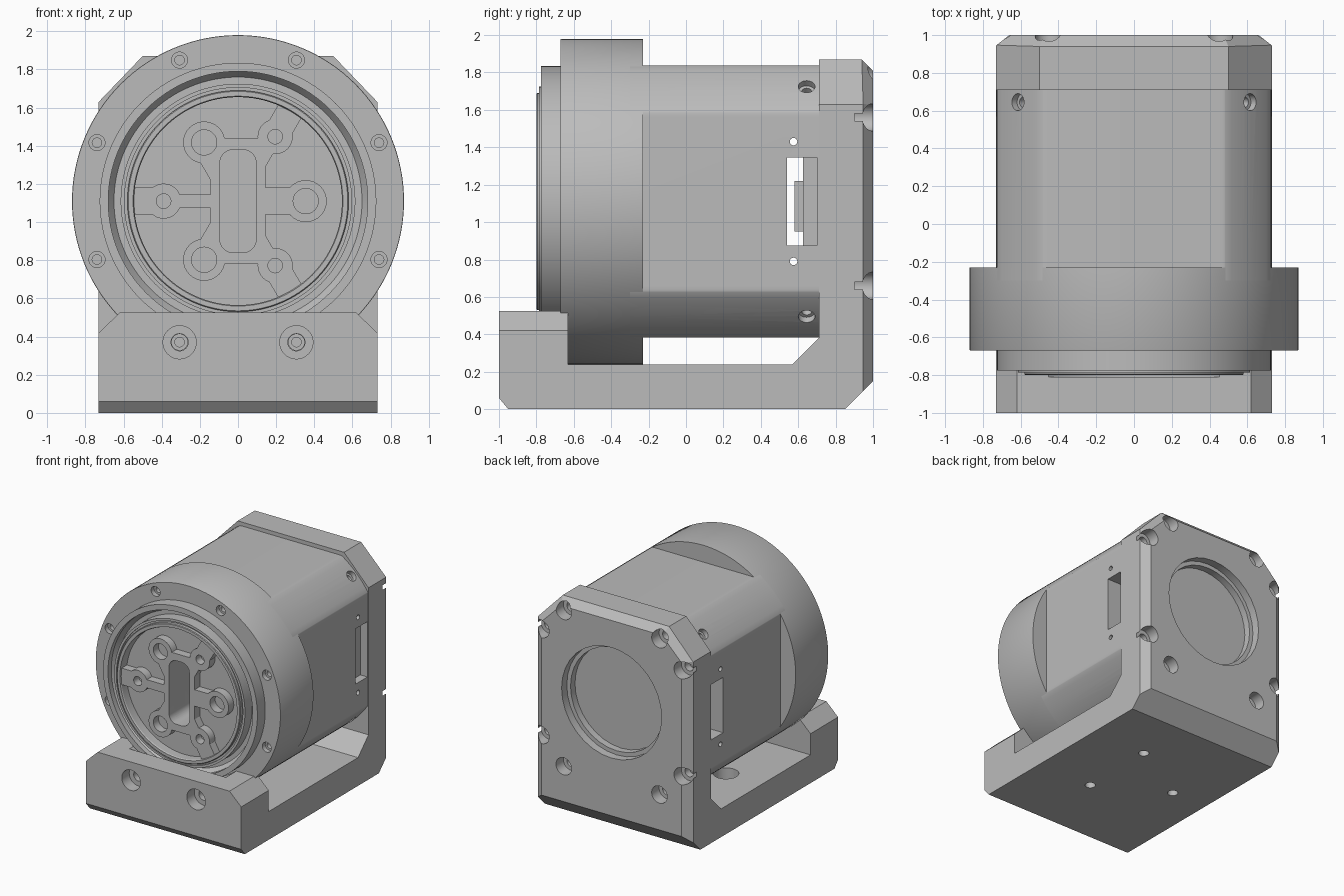
import bpy, bmesh
from math import sin, cos, pi, radians
from mathutils import Vector, Matrix

if "Cube" in bpy.data.objects:
    bpy.data.objects.remove(bpy.data.objects["Cube"])

CZ = 1.11    # height of the rotation axis
HALF = 0.727  # half width of the housing

metal = bpy.data.materials.new("plain grey metal")
metal.use_nodes = True
GREY = (0.5, 0.5, 0.5, 1)
metal.diffuse_color = GREY
metal.node_tree.nodes["Principled BSDF"].inputs["Base Color"].default_value = GREY


def finish(bm, name):
    bmesh.ops.recalc_face_normals(bm, faces=bm.faces)
    me = bpy.data.meshes.new(name)
    bm.to_mesh(me)
    bm.free()
    ob = bpy.data.objects.new(name, me)
    bpy.context.scene.collection.objects.link(ob)
    me.materials.append(metal)
    return ob


def prism(name, pts, axis, a, b):
    """Extrude a 2D outline along x, y or z from a to b."""
    place = {"x": lambda p, t: (t, p[0], p[1]),
             "y": lambda p, t: (p[0], t, p[1]),
             "z": lambda p, t: (p[0], p[1], t)}[axis]
    bm = bmesh.new()
    lo = [bm.verts.new(place(p, a)) for p in pts]
    hi = [bm.verts.new(place(p, b)) for p in pts]
    bm.faces.new(lo)
    bm.faces.new(hi)
    for i in range(len(pts)):
        j = (i + 1) % len(pts)
        bm.faces.new((lo[i], lo[j], hi[j], hi[i]))
    return finish(bm, name)


def circle(u, v, r, n=32):
    return [(u + r * cos(2 * pi * i / n), v + r * sin(2 * pi * i / n)) for i in range(n)]


def rect(u0, u1, v0, v1):
    return [(u0, v0), (u1, v0), (u1, v1), (u0, v1)]


def rounded(hu, hv, r, v=CZ):
    pts = []
    for k, (su, sv) in enumerate(((1, 1), (-1, 1), (-1, -1), (1, -1))):
        for i in range(9):
            t = pi / 2 * (k + i / 8)
            pts.append((su * (hu - r) + r * cos(t), v + sv * (hv - r) + r * sin(t)))
    return pts


def bar(angle, r0, r1, w):
    """Radial bar outline about the rotation axis."""
    c, s = cos(angle), sin(angle)
    return [(r * c - q * s, CZ + r * s + q * c)
            for r, q in ((r0, -w / 2), (r1, -w / 2), (r1, w / 2), (r0, w / 2))]


def polar(angle, r):
    return r * cos(angle), CZ + r * sin(angle)


def bore(u, v, start, steps, axis="y"):
    """Stepped hole: (radius, end) pairs from a starting plane."""
    return [prism("cutter", circle(u, v, r), axis, start, end) for r, end in steps]


def carve(ob, tools, op="DIFFERENCE"):
    """Apply boolean tools one by one, then remove them."""
    for t in tools:
        m = ob.modifiers.new("cut", "BOOLEAN")
        m.operation, m.object, m.solver = op, t, "EXACT"
        dg = bpy.context.evaluated_depsgraph_get()
        me = bpy.data.meshes.new_from_object(ob.evaluated_get(dg))
        ob.modifiers.clear()
        ob.data = me
        bpy.data.objects.remove(t)


def slice_off(ob, point, normal):
    bm = bmesh.new()
    bm.from_mesh(ob.data)
    res = bmesh.ops.bisect_plane(bm, geom=bm.verts[:] + bm.edges[:] + bm.faces[:],
                                 plane_co=point, plane_no=normal, clear_outer=True)
    edges = [e for e in res["geom_cut"] if isinstance(e, bmesh.types.BMEdge)]
    bmesh.ops.holes_fill(bm, edges=edges)
    bmesh.ops.recalc_face_normals(bm, faces=bm.faces)
    bm.to_mesh(ob.data)
    bm.free()


def lathe(name, profile, n=128):
    """Spin a (radius, y) profile about the rotation axis."""
    bm = bmesh.new()
    vs = [bm.verts.new((r, y, CZ)) for r, y in profile]
    es = [bm.edges.new(p) for p in zip(vs, vs[1:])]
    bmesh.ops.spin(bm, geom=vs + es, cent=(0, 0, CZ), axis=(0, 1, 0),
                   angle=2 * pi, steps=n, use_merge=True)
    bmesh.ops.remove_doubles(bm, verts=bm.verts, dist=1e-5)
    return finish(bm, name)


# Mounting bracket: floor plate and upright back plate
bracket = prism("mounting_bracket",
                [(-0.63, 0), (0.85, 0), (1, 0.15), (1, 1.81), (0.94, 1.87), (0.71, 1.87),
                 (0.71, 0.38), (0.57, 0.24), (-0.63, 0.24)], "x", -0.73, 0.73)
for s in (-1, 1):
    slice_off(bracket, (s * 0.5, 0, 1.87), (s * 0.24, 0, 0.23))
    slice_off(bracket, (s * 0.73, 0.945, 0), (s * 0.055, 0.07, 0))
    slice_off(bracket, (s * 0.5, 0.94, 1.87), (s * 0.7, 1, 0.7))
cuts = bore(0, CZ, 1.1, [(0.47, 0.93), (0.435, 0.87)])
for sx in (-1, 1):
    for sz in (-1, 1):
        for dx, dz in ((0.45, 0.66), (0.66, 0.45)):
            cuts += bore(sx * dx, CZ + sz * dz, 1.1, [(0.073, 0.9), (0.04, 0.84)])
for x, y in ((0.2, 0.36), (0.2, -0.31), (-0.39, 0.02)):
    cuts += bore(x, y, 0.3, [(0.1, 0.13), (0.042, -0.1)], "z")
carve(bracket, cuts)

# Front foot block with cradle and screw access holes
block = prism("front_block", [(-0.73, 0), (0.73, 0), (0.73, 0.42), (0.62, 0.525),
                              (-0.62, 0.525), (-0.73, 0.42)], "y", -1, -0.63)
slice_off(block, (0, -1, 0.06), (0, -0.06, -0.05))
cuts = [prism("cutter", circle(0, CZ, 0.74, 96), "y", -0.81, -0.5)]
for s in (-1, 1):
    cuts += bore(s * 0.306, 0.37, -1.1, [(0.087, -0.9), (0.045, -0.6)])
carve(block, cuts)

# Main housing: cylinder with four flats and softened corners
housing = prism("housing", circle(0, CZ, 0.87, 128), "y", -0.3, 0.72)
for n in ((1, 0, 0), (-1, 0, 0), (0, 0, 1), (0, 0, -1)):
    slice_off(housing, Vector((0, 0, CZ)) + HALF * Vector(n), n)
bm = bmesh.new()
bm.from_mesh(housing.data)
corner = [e for e in bm.edges if len(e.link_faces) == 2
          and abs((e.verts[0].co - e.verts[1].co).y) > 0.5 and e.calc_face_angle() > 0.3]
bmesh.ops.bevel(bm, geom=corner, offset=0.03, segments=4, affect="EDGES", profile=0.5)
bm.to_mesh(housing.data)
bm.free()
cuts = [prism("cutter", rect(0.54, 0.70, 0.875, 1.345), "x", -1, 1)]
for z in (0.79, 1.43):
    cuts += bore(0.575, z, -1, [(0.02, 1)], "x")
for k in range(4):  # set-screw holes on the rounded corners
    a = pi / 4 + k * pi / 2
    turn = Matrix.Translation((0, 0, CZ)) @ Matrix.Rotation(-a, 4, "Y")
    for r, depth in ((0.045, 0.83), (0.027, 0.77)):
        t = prism("cutter", circle(0.645, 0, r), "x", depth, 0.95)
        t.data.transform(turn)
        cuts.append(t)
carve(housing, cuts)

# Connector seen through the side windows
prism("connector_body", rect(0.625, 0.71, 0.87, 1.35), "x", -0.66, 0.66)
prism("connector_plug", rect(0.58, 0.63, 0.95, 1.22), "x", -0.62, 0.62)

# Bearing ring with lip, seal groove and dished output hub
ring = lathe("bearing_ring_and_hub",
             [(0, -0.72), (0.545, -0.72), (0.545, -0.79), (0.55, -0.8), (0.575, -0.8),
              (0.58, -0.795), (0.58, -0.77), (0.595, -0.77), (0.595, -0.785), (0.615, -0.785),
              (0.615, -0.69), (0.65, -0.69), (0.68, -0.73), (0.68, -0.775), (0.725, -0.775),
              (0.725, -0.67), (0.868, -0.67), (0.87, -0.665), (0.87, -0.23), (0, -0.23)])
cuts = [prism("cutter", rounded(0.095, 0.27, 0.07), "y", -0.9, -0.5)]
for k in range(8):
    cuts += bore(*polar(radians(22.5 + 45 * k), 0.8), -0.68, [(0.042, -0.63), (0.025, -0.58)])
carve(ring, cuts)

# Raised web on the hub: centre plate, three arms and three bolt bosses
FRONT, BACK = -0.79, -0.7
web = prism("hub_web", rounded(0.145, 0.33, 0.03), "y", FRONT, BACK)
shapes, cuts = [], [prism("cutter", rounded(0.095, 0.27, 0.07), "y", -0.9, -0.5)]
for k in range(3):
    arm, boss = radians(60 + 120 * k), radians(120 * k)
    shapes += [bar(arm, 0.05, 0.4, 0.07), bar(arm, 0.43, 0.555, 0.14),
               circle(*polar(arm, 0.39), 0.092), bar(boss, 0.05, 0.34, 0.14),
               circle(*polar(boss, 0.355), 0.11)]
    cuts += bore(*polar(arm, 0.39), -0.9, [(0.038, -0.6)])
    cuts += bore(*polar(boss, 0.355), -0.9, [(0.066, -0.6)])
carve(web, [prism("piece", s, "y", FRONT, BACK) for s in shapes], "UNION")
carve(web, cuts)

# Keep edges crisp and round walls smooth
for ob in (bracket, block, housing, ring, web):
    bpy.ops.object.select_all(action="DESELECT")
    ob.select_set(True)
    bpy.context.view_layer.objects.active = ob
    bpy.ops.object.shade_smooth_by_angle(angle=radians(25))
